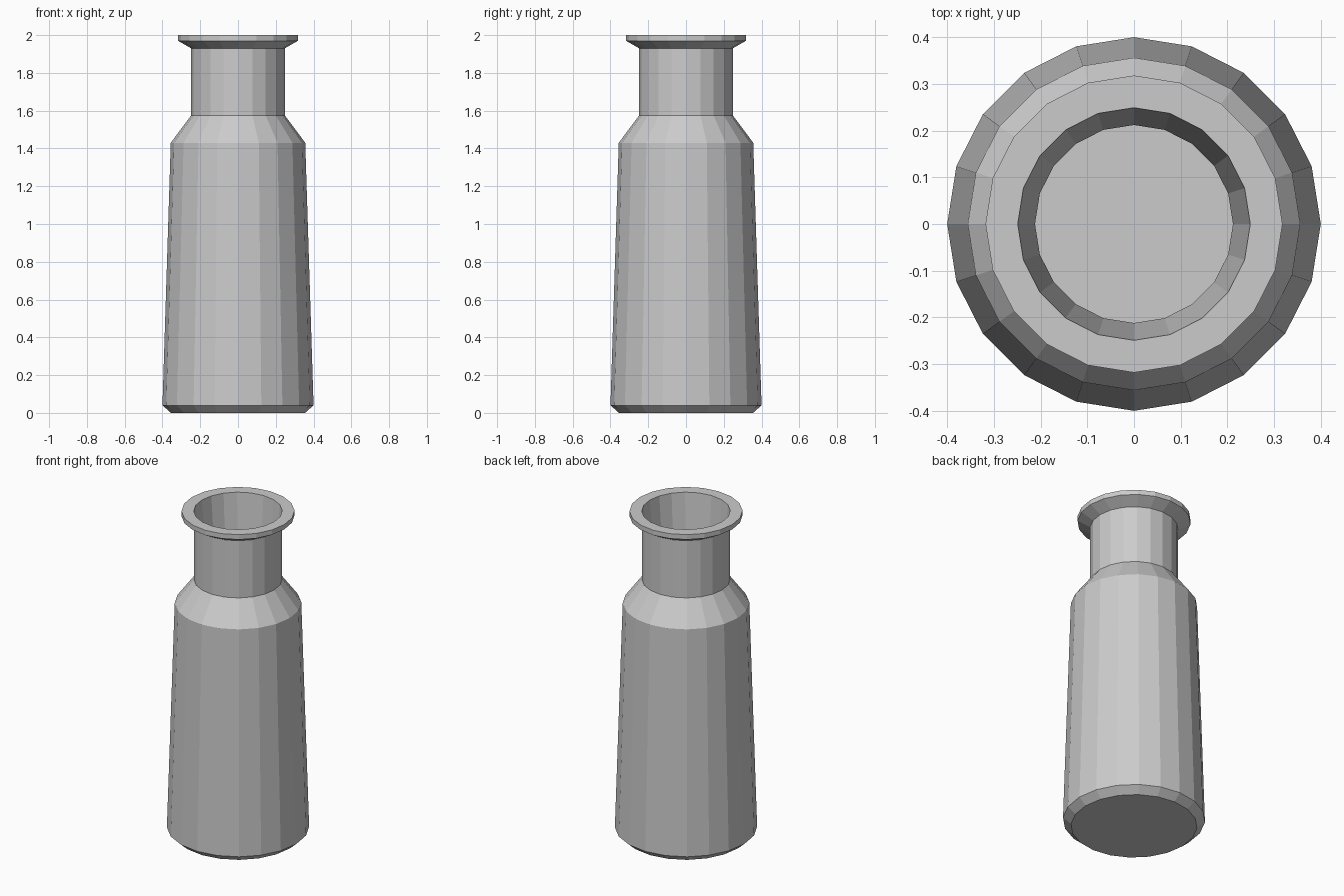
import bpy, bmesh, math

if "Cube" in bpy.data.objects:
    bpy.data.objects.remove(bpy.data.objects["Cube"])

SIDES = 20


def lathe(name, profile):
    """Revolve a (radius, z) profile and cap both of its ends."""
    bm = bmesh.new()
    rings = []
    for r, z in profile:
        rings.append([bm.verts.new((r * math.cos(2 * math.pi * i / SIDES),
                                    r * math.sin(2 * math.pi * i / SIDES), z))
                      for i in range(SIDES)])
    for a, b in zip(rings, rings[1:]):
        for i in range(SIDES):
            j = (i + 1) % SIDES
            bm.faces.new((a[i], a[j], b[j], b[i]))
    bm.faces.new(rings[0][::-1])
    bm.faces.new(rings[-1])
    mesh = bpy.data.meshes.new(name)
    bm.to_mesh(mesh)
    bm.free()
    obj = bpy.data.objects.new(name, mesh)
    bpy.context.collection.objects.link(obj)
    return obj


# Outside: bevelled base, tapered body, shoulder, neck and flared lip
outside = [(0.355, 0), (0.40, 0.04), (0.356, 1.43), (0.248, 1.575),
           (0.248, 1.93), (0.318, 1.97), (0.318, 2.0)]
# Inside: tapered throat, hollow body and floor
inside = [(0.249, 2.0), (0.212, 1.56), (0.32, 1.415), (0.36, 0.06), (0.33, 0.04)]

lathe("bottle", outside + inside)
